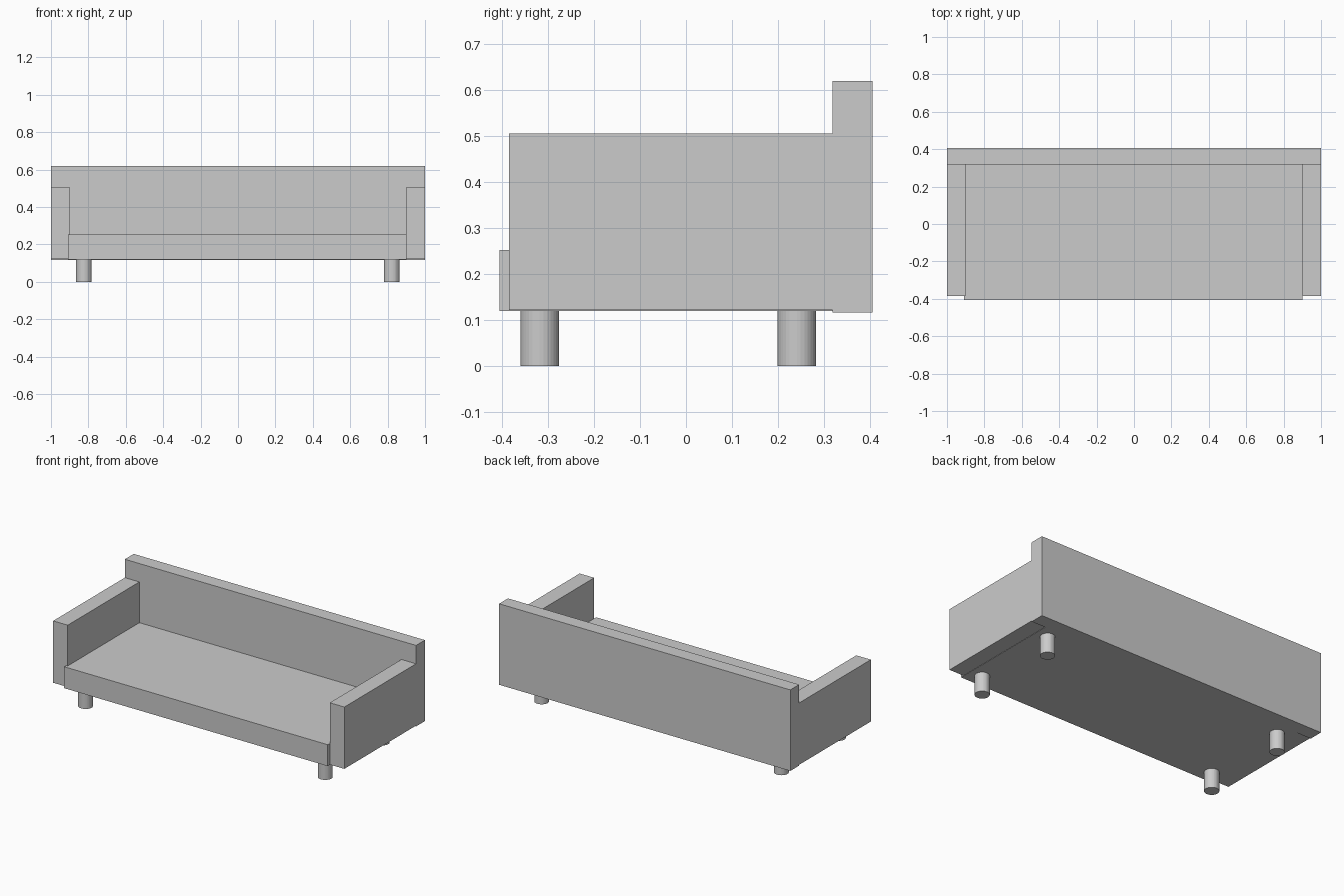
import bpy
import bmesh
from mathutils import Matrix, Vector

cube = bpy.data.objects.get("Cube")
if cube:
    bpy.data.objects.remove(cube, do_unlink=True)

grey = bpy.data.materials.new("light_grey")
grey.use_nodes = True
COLOUR = (0.6, 0.6, 0.6, 1)
grey.diffuse_color = COLOUR
grey.node_tree.nodes["Principled BSDF"].inputs["Base Color"].default_value = COLOUR


def add_object(name, bm):
    mesh = bpy.data.meshes.new(name)
    bm.to_mesh(mesh)
    bm.free()
    mesh.materials.append(grey)
    obj = bpy.data.objects.new(name, mesh)
    bpy.context.collection.objects.link(obj)
    return obj


def box(name, low, high):
    low, high = Vector(low), Vector(high)
    bm = bmesh.new()
    matrix = Matrix.Translation((low + high) / 2) @ Matrix.Diagonal((*(high - low), 1))
    bmesh.ops.create_cube(bm, size=1, matrix=matrix)
    return add_object(name, bm)


def leg(name, x, y, radius=0.042, height=0.13):
    bm = bmesh.new()
    bmesh.ops.create_cone(bm, cap_ends=True, segments=32, radius1=radius,
                          radius2=radius, depth=height,
                          matrix=Matrix.Translation((x, y, height / 2)))
    return add_object(name, bm)


# Seat slab, standing slightly proud of the arms
box("seat", (-0.91, -0.405, 0.12), (0.9, 0.33, 0.253))

# Backrest across the full width
box("backrest", (-1, 0.318, 0.117), (1, 0.405, 0.62))

# Arms
box("left_arm", (0.9, -0.385, 0.122), (1, 0.32, 0.506))
box("right_arm", (-1, -0.385, 0.122), (-0.9, 0.32, 0.506))

# Round legs
for side, x in (("left", 0.822), ("right", -0.824)):
    for end, y in (("front", -0.318), ("back", 0.241)):
        leg(f"{end}_{side}_leg", x, y)
